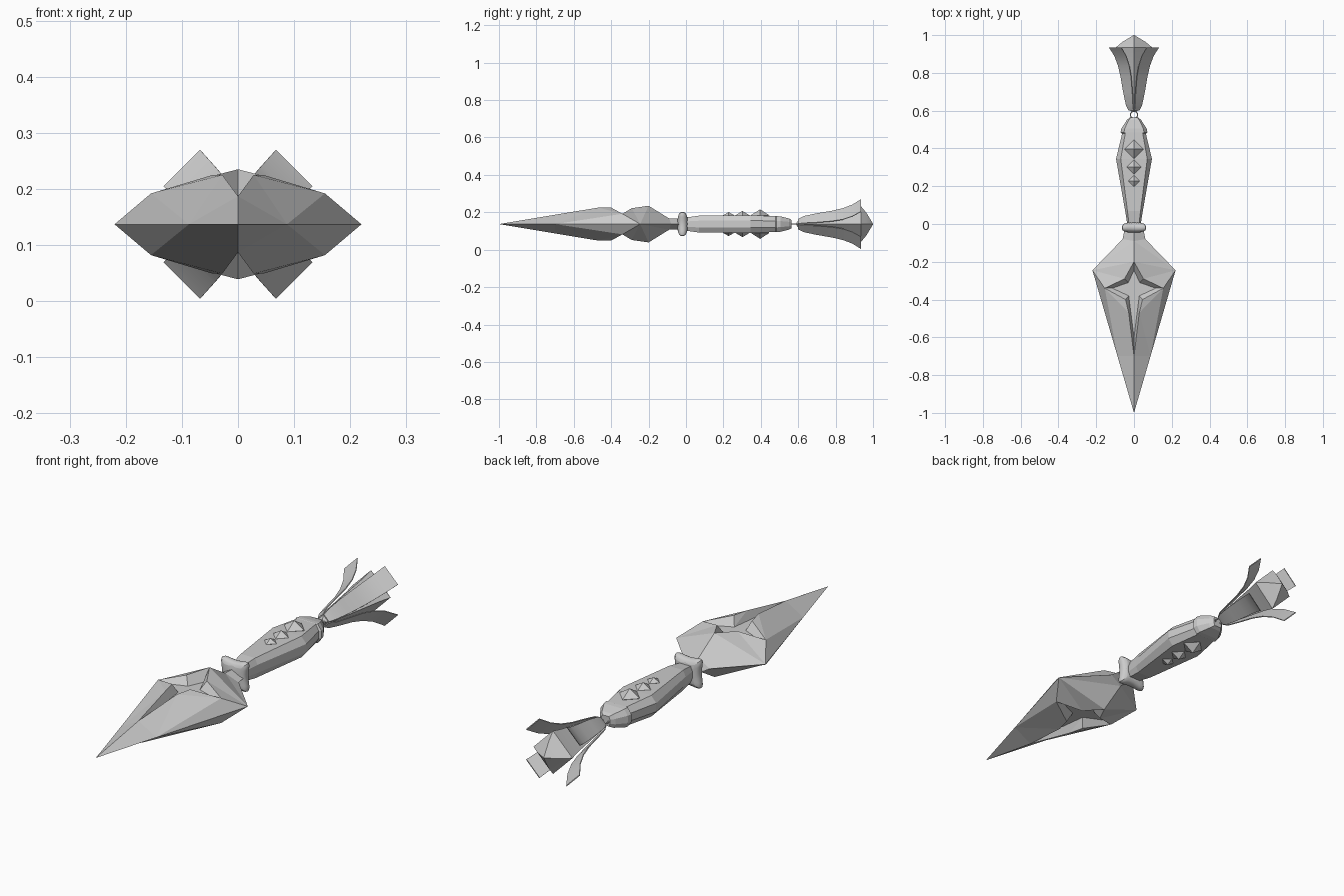
import bpy, bmesh, math
from mathutils import Vector

if "Cube" in bpy.data.objects:
    bpy.data.objects.remove(bpy.data.objects["Cube"])

CZ = 0.137  # height of the long axis


def finish(name, bm, smooth=None):
    bmesh.ops.remove_doubles(bm, verts=bm.verts[:], dist=1e-5)
    bmesh.ops.recalc_face_normals(bm, faces=bm.faces[:])
    me = bpy.data.meshes.new(name)
    bm.to_mesh(me)
    bm.free()
    ob = bpy.data.objects.new(name, me)
    ob.location.z = CZ
    bpy.context.collection.objects.link(ob)
    if smooth:
        bpy.ops.object.select_all(action='DESELECT')
        ob.select_set(True)
        bpy.context.view_layer.objects.active = ob
        bpy.ops.object.shade_smooth_by_angle(angle=math.radians(smooth))
    return ob


def loft(name, rings, smooth=None):
    bm = bmesh.new()
    vs = [[bm.verts.new(p) for p in r] for r in rings]
    n = len(vs[0])
    for a, b in zip(vs, vs[1:]):
        for i in range(n):
            bm.faces.new((a[i], a[(i + 1) % n], b[(i + 1) % n], b[i]))
    bm.faces.new(vs[0])
    bm.faces.new(vs[-1])
    return finish(name, bm, smooth)


# Blade: one quadrant, repeated on both sides and both faces
P = dict(
    T=(0, -1, 0), E=(.0874, -.7, 0), W=(.22, -.245, 0), N=(.06, -.08, 0), M=(.05, -.03, 0),
    R=(0, -.09, .03), Q=(0, -.03, .028), O=(0, -.03, 0),
    # star rim
    A=(0, -.2, .098), B=(.05, -.29, .085), C=(.155, -.34, .055), D=(.045, -.4, .088),
    F=(.028, -.47, .088), S=(0, -.7, .05),
    # star floor
    a=(0, -.245, .048), b=(.03, -.31, .048), c=(.115, -.34, .048), d=(.028, -.38, .048),
    s=(0, -.6, .048))
faces = "TES EWC ECF CDF EFS WCB WBA WAR WRN NRQM MQO ABba BCcb CDdc DFd FSsd abcds".split()
bm = bmesh.new()
for sx in (1, -1):
    for sz in (1, -1):
        v = {k: bm.verts.new((x * sx, y, z * sz)) for k, (x, y, z) in P.items()}
        for f in faces:
            bm.faces.new([v[k] for k in f])
finish("blade", bm)

# Guard: rounded four-lobed cross
rings = []
for y, k in ((-.048, .75), (-.02, 1.0), (.012, .75)):
    ring = []
    for i in range(8):
        t = i * math.pi / 4
        r = (.125 if i % 2 else .052) * k
        ring.append((r * math.cos(t), y, r * math.sin(t)))
    rings.append(ring)
guard = loft("guard", rings, 60)
sub = guard.modifiers.new("round", 'SUBSURF')
sub.levels = sub.render_levels = 2


# Grip and pommel: faceted eight-sided sections
def octagon(y, w, h, fx=.74, fz=.4):
    q = [(w, h * fz), (w * fx, h), (-w * fx, h), (-w, h * fz)]
    return [(x, y, z) for x, z in q] + [(x, y, -z) for x, z in reversed(q)]


loft("grip", [octagon(*s) for s in ((-.01, .034, .034), (.07, .047, .045),
                                    (.345, .095, .047), (.49, .06, .042))])
loft("pommel", [octagon(*s) for s in ((.475, .06, .038), (.485, .071, .043), (.505, .067, .041),
                                      (.55, .038, .03), (.565, .022, .022))])

# Studs: diamonds on both faces of the grip
for i, (y, r, top) in enumerate(((.228, .03, .064), (.302, .038, .07), (.396, .05, .079))):
    for side in (1, -1):
        bm = bmesh.new()
        ring = [bm.verts.new((r * dx, y + r * dy, side * .047))
                for dx, dy in ((1, 0), (0, 1), (-1, 0), (0, -1))]
        for h in (top, .02):
            apex = bm.verts.new((0, y, side * h))
            for j in range(4):
                bm.faces.new((ring[j], ring[(j + 1) % 4], apex))
        finish(f"stud_{i}_{'top' if side > 0 else 'bottom'}", bm)

# Cord ring
bpy.ops.mesh.primitive_torus_add(major_radius=.019, minor_radius=.003, major_segments=16,
                                 minor_segments=6, location=(0, .578, CZ))
bpy.context.object.name = "cord_ring"

# Tassel core: four-sided bell with a pointed end
core = ((.592, .008), (.605, .026), (.63, .037), (.7, .05), (.8, .068), (.88, .082),
        (.935, .096), (.965, .06), (1.0, .001))
loft("tassel_core", [[(r, y, 0), (0, y, r), (-r, y, 0), (0, y, -r)] for y, r in core], 35)

# Tassel leaves: four flaring strips on the diagonals
leaf = ((.6, .02, .018), (.63, .033, .026), (.7, .046, .034), (.78, .06, .039),
        (.84, .077, .042), (.89, .102, .044), (.935, .14, .046))
for i in range(4):
    t = math.pi / 4 + i * math.pi / 2
    out = Vector((math.cos(t), 0, math.sin(t)))
    across = Vector((-math.sin(t), 0, math.cos(t)))
    rings = []
    for y, d, w in leaf:
        c = Vector((0, y, 0)) + out * d
        k = out * .002
        rings.append([c + across * w + k, c - across * w + k, c - across * w - k, c + across * w - k])
    loft(f"tassel_leaf_{i}", rings, 35)
